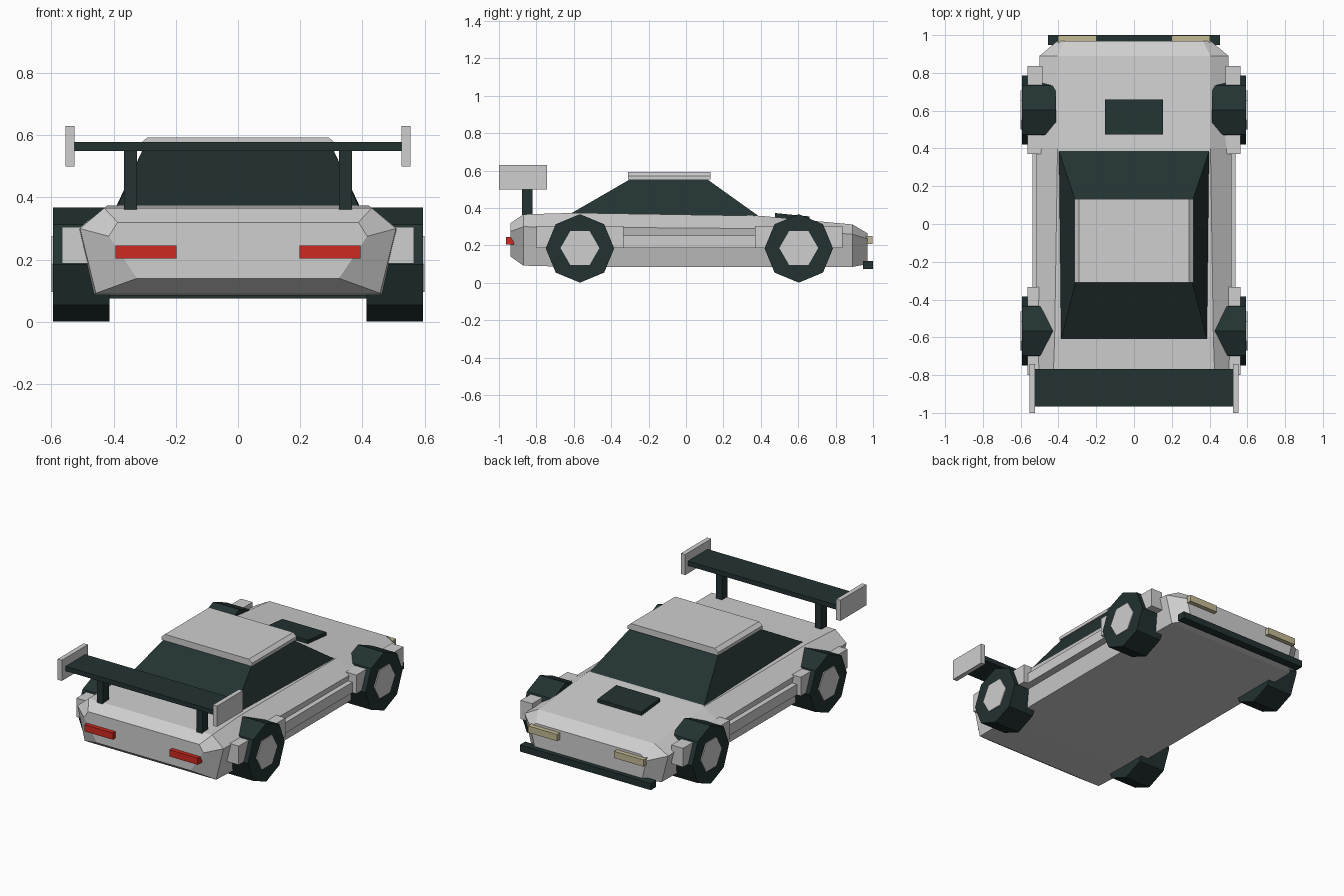
import bpy, bmesh, math
from mathutils import Matrix

if "Cube" in bpy.data.objects:
    bpy.data.objects.remove(bpy.data.objects["Cube"])


def material(name, rgb):
    m = bpy.data.materials.new(name)
    m.diffuse_color = (*rgb, 1)
    m.use_nodes = True
    m.node_tree.nodes["Principled BSDF"].inputs["Base Color"].default_value = m.diffuse_color
    return m


PAINT = material("light grey paint", (0.62, 0.62, 0.62))
DARK = material("dark trim", (0.017, 0.032, 0.032))
RED = material("red lamp", (0.62, 0.022, 0.014))
CREAM = material("cream lamp", (0.56, 0.49, 0.30))


def finish(name, bm, mat):
    bmesh.ops.recalc_face_normals(bm, faces=bm.faces)
    me = bpy.data.meshes.new(name)
    bm.to_mesh(me)
    bm.free()
    me.materials.append(mat)
    ob = bpy.data.objects.new(name, me)
    bpy.context.collection.objects.link(ob)
    return ob


def loft(name, rings, mat):
    """Skin a list of equal-length point rings and cap both ends."""
    bm = bmesh.new()
    vs = [[bm.verts.new(p) for p in r] for r in rings]
    n = len(vs[0])
    for a, b in zip(vs, vs[1:]):
        for i in range(n):
            j = (i + 1) % n
            bm.faces.new((a[i], a[j], b[j], b[i]))
    bm.faces.new(vs[0])
    bm.faces.new(vs[-1])
    return finish(name, bm, mat)


def box(name, x, y, z, mat):
    ring = lambda h: [(x[0], y[0], h), (x[1], y[0], h), (x[1], y[1], h), (x[0], y[1], h)]
    return loft(name, [ring(z[0]), ring(z[1])], mat)


def pair(name, x, y, z, mat):
    """Box on the right side and its mirror on the left."""
    box("right_" + name, x, y, z, mat)
    box("left_" + name, (-x[1], -x[0]), y, z, mat)


def drum(name, sides, radius, x, y, z, mat):
    bm = bmesh.new()
    bmesh.ops.create_cone(bm, cap_ends=True, segments=sides, radius1=radius, radius2=radius,
                          depth=abs(x[1] - x[0]))
    # turn so one vertex points along y
    bm.transform(Matrix.Translation((sum(x) / 2, y, z)) @ Matrix.Rotation(math.pi / 2, 4, 'Y'))
    return finish(name, bm, mat)


# Body shell: y, (half width, height) for bottom, waist and top edges
sections = [
    (-0.937, (0.325, 0.14), (0.415, 0.275), (0.387, 0.32)),
    (-0.87, (0.457, 0.092), (0.508, 0.30), (0.43, 0.366)),
    (-0.60, (0.465, 0.085), (0.515, 0.298), (0.42, 0.374)),
    (0.40, (0.465, 0.085), (0.515, 0.29), (0.405, 0.358)),
    (0.89, (0.455, 0.085), (0.50, 0.26), (0.405, 0.312)),
    (0.97, (0.37, 0.10), (0.405, 0.235), (0.365, 0.265)),
]
loft("body", [[(w, y, z) for w, z in e] + [(-w, y, z) for w, z in reversed(e)]
              for y, *e in sections], PAINT)

# Cabin glass and roof panel
loft("cabin_glass", [
    [(-0.39, -0.625, 0.365), (0.39, -0.625, 0.365), (0.40, 0.395, 0.352), (-0.40, 0.395, 0.352)],
    [(-0.305, -0.295, 0.556), (0.305, -0.295, 0.556), (0.305, 0.11, 0.556), (-0.305, 0.11, 0.556)]], DARK)
roof = lambda w, z: [(-w, -0.31, z), (w, -0.31, z), (w, 0.132, z), (-w, 0.132, z)]
loft("roof", [roof(0.315, 0.552), roof(0.315, 0.572), roof(0.292, 0.592)], PAINT)

# Hood vent, following the hood slope
vent = lambda d: [(-0.153, 0.475, 0.373 - d), (0.153, 0.475, 0.373 - d),
                  (0.153, 0.66, 0.355 - d), (-0.153, 0.66, 0.355 - d)]
loft("hood_vent", [vent(0.03), vent(0)], DARK)

# Wheels, with fender blocks around them
for end, y in (("rear", -0.567), ("front", 0.603)):
    for side, s in (("right", 1), ("left", -1)):
        drum(f"{side}_{end}_tyre", 8, 0.183, (s * 0.413, s * 0.594), y, 0.184, DARK)
        drum(f"{side}_{end}_hub", 6, 0.104, (s * 0.55, s * 0.6), y, 0.186, PAINT)
    pair(end + "_fender", (0.484, 0.565), (y - 0.233, y + 0.233), (0.187, 0.305), PAINT)

# Side skirts between the fenders
pair("side_skirt", (0.44, 0.537), (-0.36, 0.40), (0.187, 0.253), PAINT)

# Lamps and front splitter
pair("tail_lamp", (0.197, 0.394), (-0.963, -0.92), (0.204, 0.246), RED)
pair("head_lamp", (0.198, 0.402), (0.94, 0.998), (0.208, 0.25), CREAM)
box("front_splitter", (-0.455, 0.455), (0.947, 1.0), (0.075, 0.117), DARK)

# Rear wing
box("wing", (-0.53, 0.53), (-0.965, -0.768), (0.549, 0.578), DARK)
pair("wing_end_plate", (0.525, 0.554), (-1.0, -0.742), (0.50, 0.63), PAINT)
pair("wing_strut", (0.325, 0.367), (-0.878, -0.82), (0.355, 0.555), DARK)
